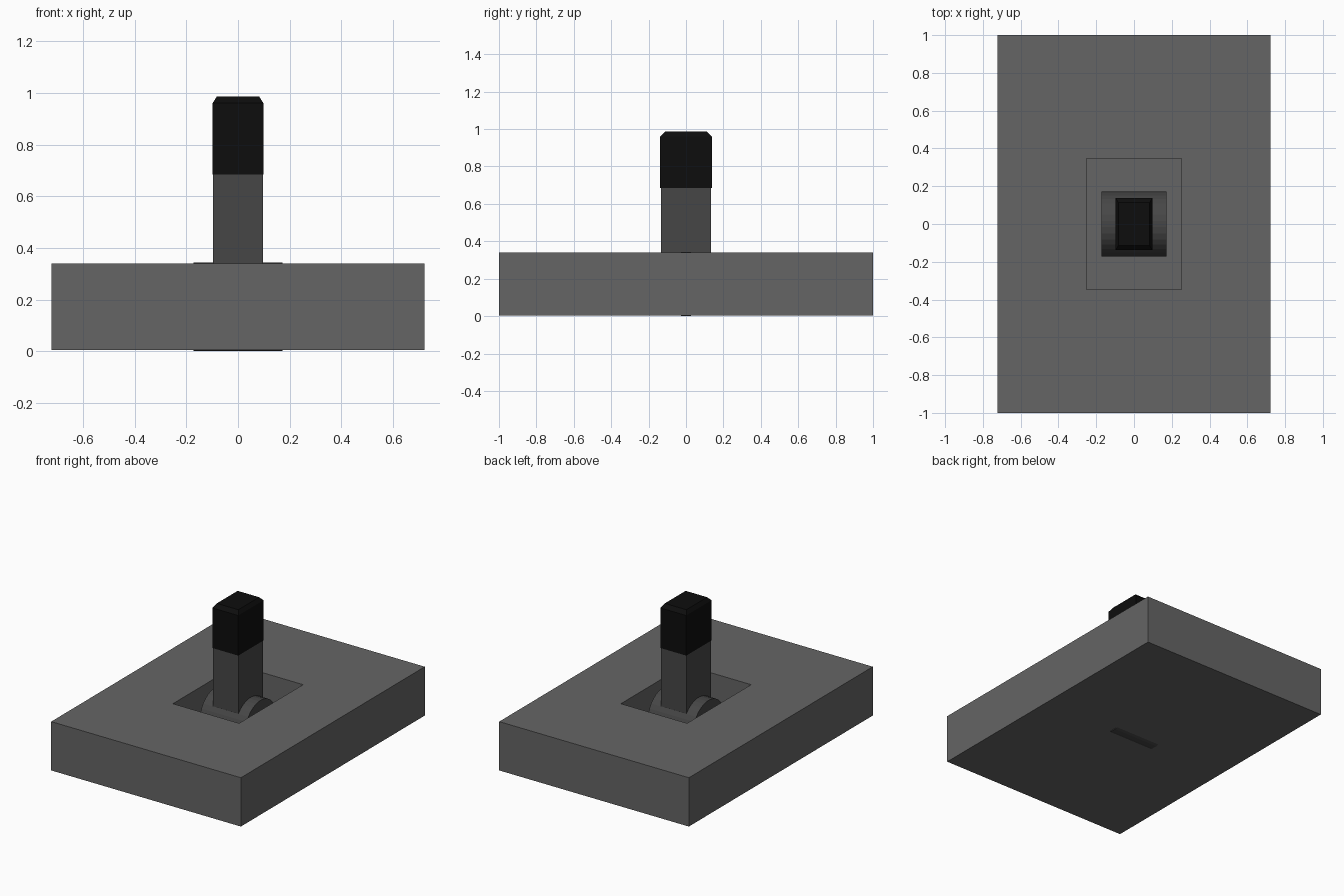
import bpy, bmesh
from math import cos, sin, pi

if "Cube" in bpy.data.objects:
    bpy.data.objects.remove(bpy.data.objects["Cube"])


def material(name, v):
    m = bpy.data.materials.new(name)
    m.diffuse_color = (v, v, v, 1)
    m.use_nodes = True
    m.node_tree.nodes["Principled BSDF"].inputs["Base Color"].default_value = m.diffuse_color
    return m


def loft(name, rings, mat):
    """Join closed rings of points with quads and cap both ends."""
    bm = bmesh.new()
    loops = [[bm.verts.new(p) for p in ring] for ring in rings]
    n = len(loops[0])
    for a, b in zip(loops, loops[1:]):
        for i in range(n):
            j = (i + 1) % n
            bm.faces.new((a[i], a[j], b[j], b[i]))
    bm.faces.new(loops[0][::-1])
    bm.faces.new(loops[-1])
    bmesh.ops.recalc_face_normals(bm, faces=bm.faces)
    me = bpy.data.meshes.new(name)
    bm.to_mesh(me)
    bm.free()
    me.materials.append(mat)
    ob = bpy.data.objects.new(name, me)
    bpy.context.collection.objects.link(ob)
    return ob


def rect(hx, hy, z):
    return [(-hx, -hy, z), (hx, -hy, z), (hx, hy, z), (-hx, hy, z)]


def circle(x, r, zc, n=32):
    return [(x, r * cos(2 * pi * (i + .5) / n), zc + r * sin(2 * pi * (i + .5) / n))
            for i in range(n)]


grey = material("base_grey", 0.13)
dark = material("lever_grey", 0.062)
black = material("grip_black", 0.004)

# Base block with a rectangular well sunk into its top
loft("base", [rect(.722, 1, .004), rect(.722, 1, .34),
              rect(.252, .348, .34), rect(.252, .348, .08)], grey)

# Pivot drum lying along x inside the well
loft("pivot_drum", [circle(-.172, .1724, .1716), circle(.172, .1724, .1716)], dark)

# Lever arm rising from the drum
loft("lever_arm", [rect(.096, .133, .172), rect(.096, .133, .70)], dark)

# Grip with chamfered top
loft("lever_grip", [rect(.0985, .138, .684), rect(.0985, .138, .96),
                    rect(.082, .113, .986)], black)
